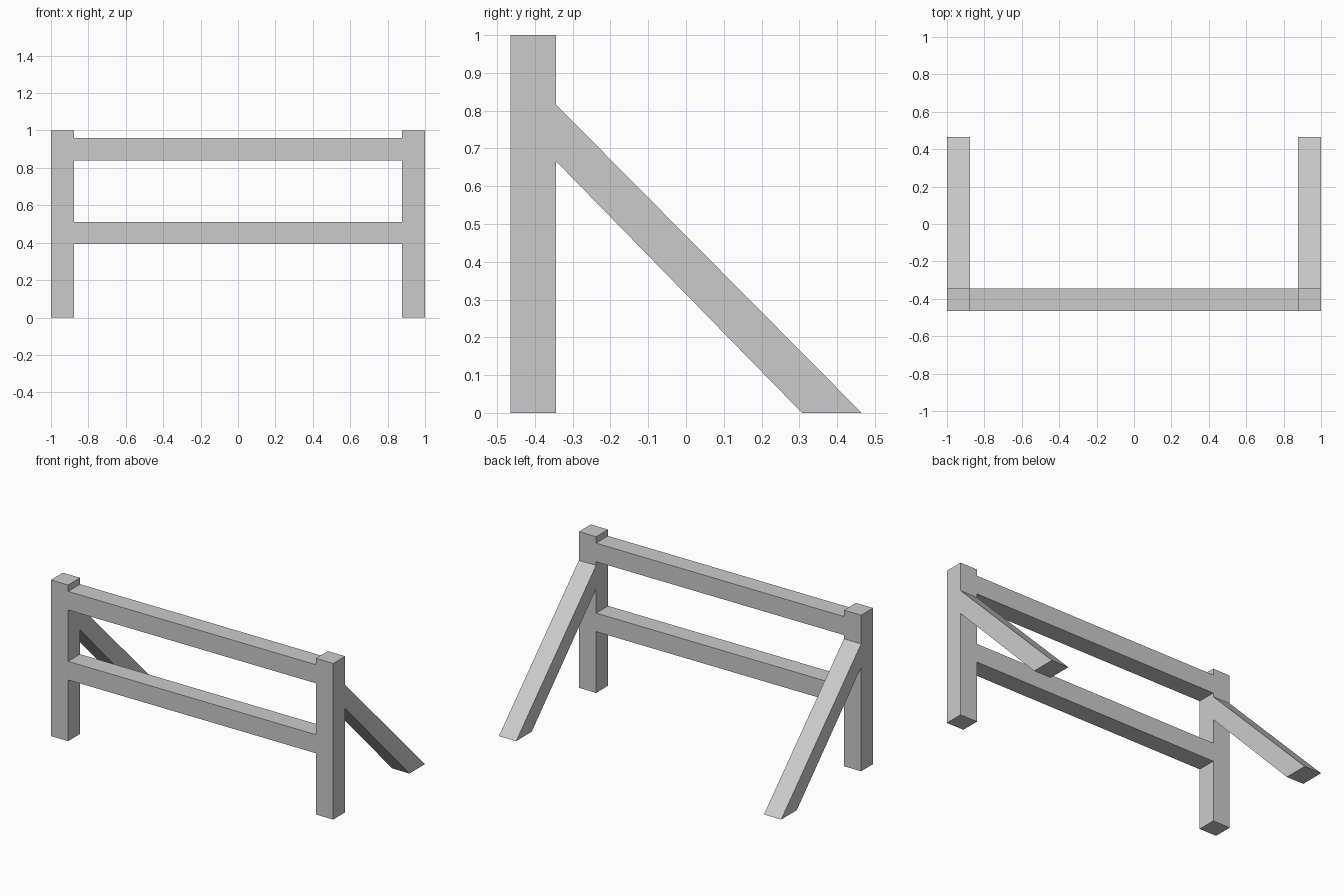
import bpy, bmesh
from mathutils import Vector

if "Cube" in bpy.data.objects:
    bpy.data.objects.remove(bpy.data.objects["Cube"])

W = 0.122                       # timber thickness
Y0, Y1 = -0.465, -0.344         # front and back of the fence line
XI = 1 - W                      # inner face of the posts


def extrude_x(name, profile, x0, x1):
    """Prism: a (y, z) profile extruded from x0 to x1."""
    bm = bmesh.new()
    face = bm.faces.new([bm.verts.new((x0, y, z)) for y, z in profile])
    ext = bmesh.ops.extrude_face_region(bm, geom=[face])
    verts = [v for v in ext["geom"] if isinstance(v, bmesh.types.BMVert)]
    bmesh.ops.translate(bm, verts=verts, vec=Vector((x1 - x0, 0, 0)))
    bmesh.ops.recalc_face_normals(bm, faces=bm.faces)
    mesh = bpy.data.meshes.new(name)
    bm.to_mesh(mesh)
    bm.free()
    obj = bpy.data.objects.new(name, mesh)
    bpy.context.collection.objects.link(obj)
    return obj


def rect(z0, z1):
    return [(Y0, z0), (Y1, z0), (Y1, z1), (Y0, z1)]


# Diagonal brace, cut flat on the ground and against the post
brace = [(Y1, 0.666), (0.307, 0), (0.465, 0), (Y1, 0.816)]

# Posts and braces on both sides
for side, x0, x1 in (("left", -1, -XI), ("right", XI, 1)):
    extrude_x(f"{side}_post", rect(0, 1), x0, x1)
    extrude_x(f"{side}_brace", brace, x0, x1)

# Horizontal rails, flush with the posts
for name, z0, z1 in (("lower_rail", 0.392, 0.511), ("upper_rail", 0.84, 0.959)):
    extrude_x(name, rect(z0, z1), -XI, XI)
